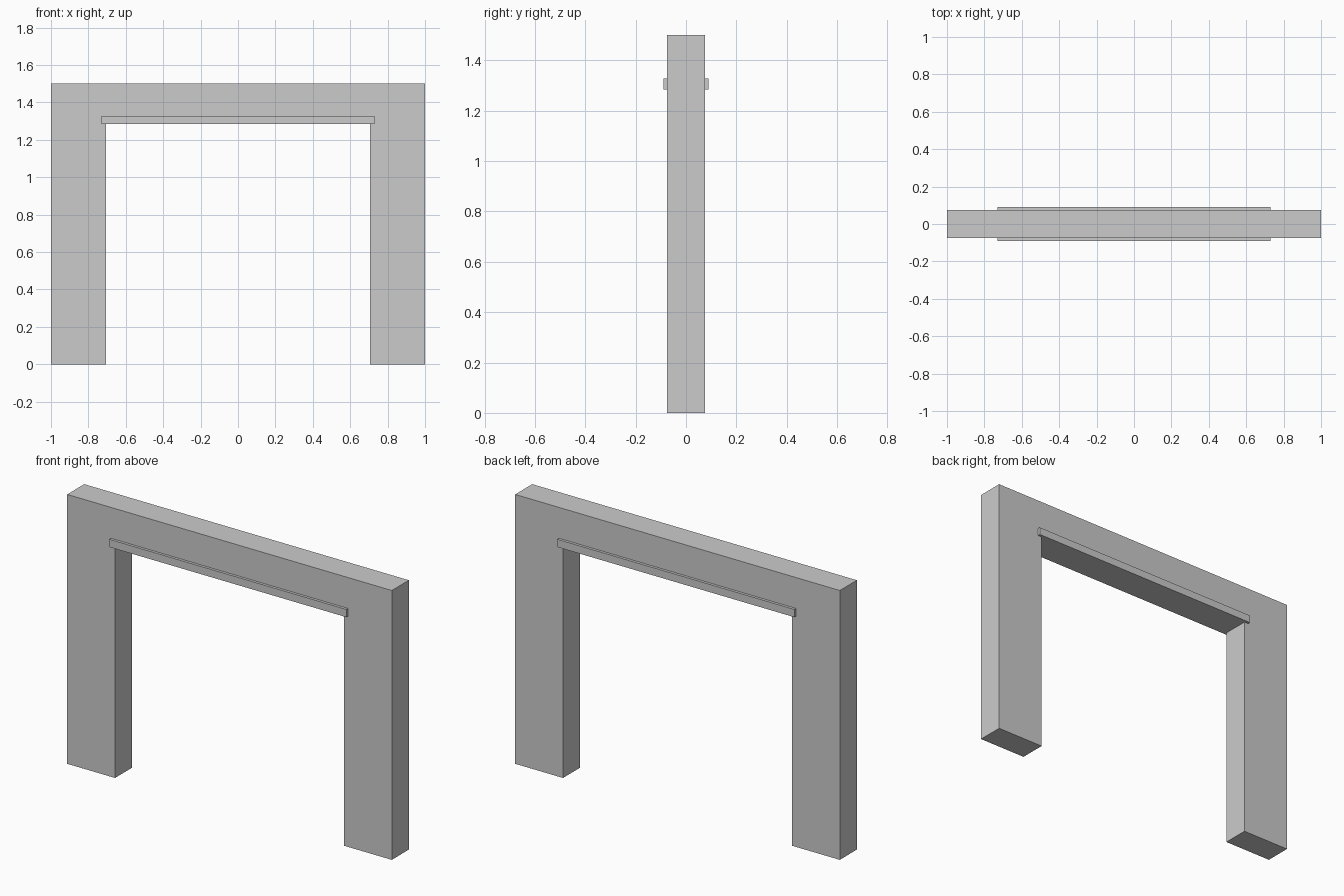
import bpy, bmesh

if "Cube" in bpy.data.objects:
    bpy.data.objects.remove(bpy.data.objects["Cube"])

W, H, D = 1.0, 1.5, 0.075          # half width, height, half depth
OX, OZ = 0.705, 1.285              # opening half width and height


def extrude_profile(name, pts, y0, y1):
    """Extrude an x/z outline from y0 to y1."""
    bm = bmesh.new()
    face = bm.faces.new([bm.verts.new((x, y0, z)) for x, z in pts])
    res = bmesh.ops.extrude_face_region(bm, geom=[face])
    verts = [v for v in res["geom"] if isinstance(v, bmesh.types.BMVert)]
    bmesh.ops.translate(bm, verts=verts, vec=(0, y1 - y0, 0))
    bmesh.ops.recalc_face_normals(bm, faces=bm.faces)
    mesh = bpy.data.meshes.new(name)
    bm.to_mesh(mesh)
    bm.free()
    obj = bpy.data.objects.new(name, mesh)
    bpy.context.collection.objects.link(obj)
    return obj


# Wall frame: two piers joined by a lintel
extrude_profile("wall_frame", [(-W, 0), (-OX, 0), (-OX, OZ), (OX, OZ),
                               (OX, 0), (W, 0), (W, H), (-W, H)], -D, D)

# Trim strips above the opening on the front and back faces
strip = [(-0.73, OZ), (0.73, OZ), (0.73, 1.328), (-0.73, 1.328)]
for name, side in (("front_trim", -1), ("back_trim", 1)):
    extrude_profile(name, strip, side * D, side * 0.09)
